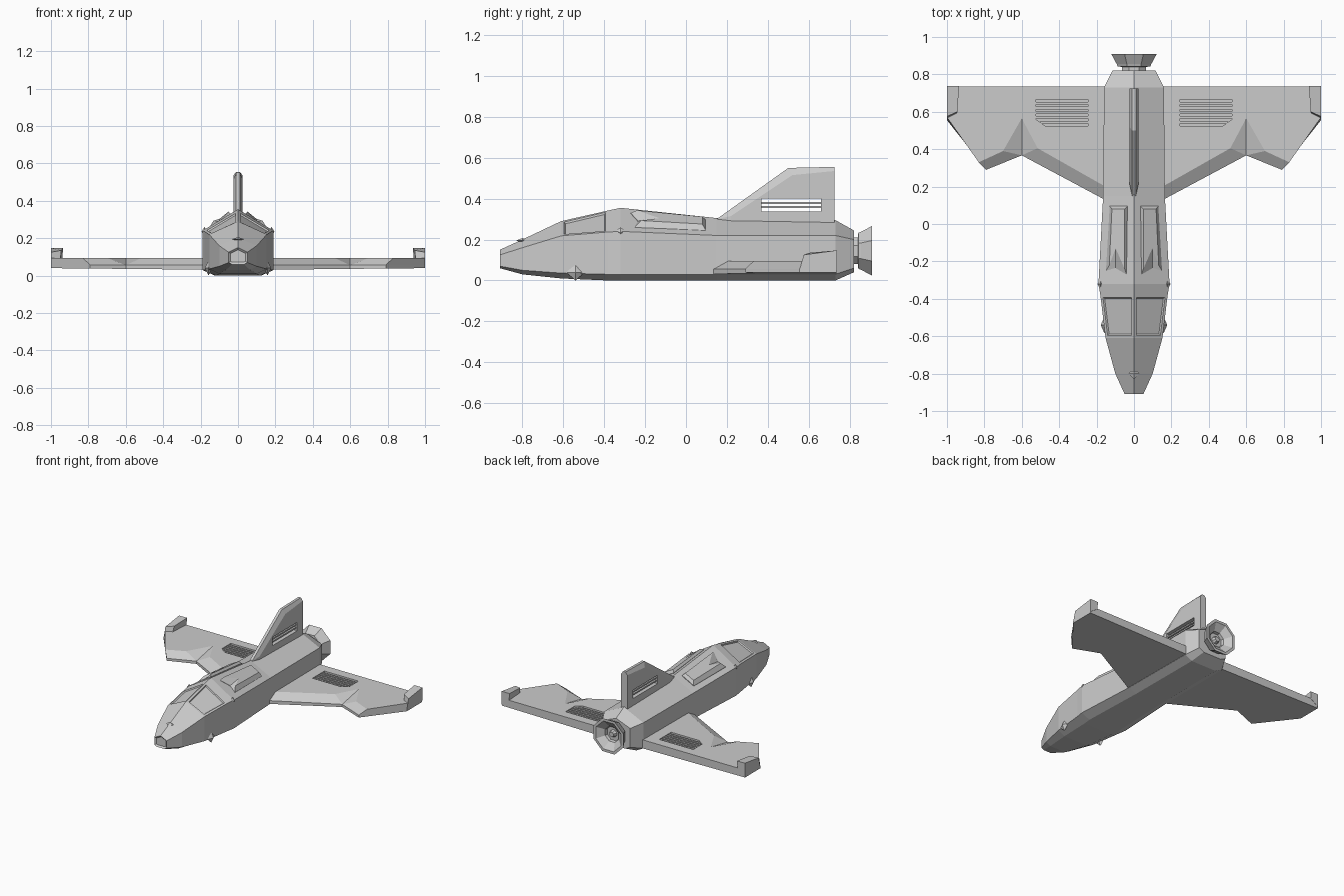
import bpy, bmesh, math
from mathutils import Matrix

if "Cube" in bpy.data.objects:
    bpy.data.objects.remove(bpy.data.objects["Cube"])


def finish(name, bm, mirror=False):
    bmesh.ops.recalc_face_normals(bm, faces=bm.faces[:])
    me = bpy.data.meshes.new(name)
    bm.to_mesh(me)
    bm.free()
    ob = bpy.data.objects.new(name, me)
    bpy.context.collection.objects.link(ob)
    if mirror:
        ob.modifiers.new("Mirror", 'MIRROR').use_mirror_merge = False
    return ob


def loft(rings):
    """Closed solid through rings of equal point count."""
    bm = bmesh.new()
    vs = [[bm.verts.new(p) for p in r] for r in rings]
    n = len(vs[0])
    for a, b in zip(vs, vs[1:]):
        for i in range(n):
            bm.faces.new((a[i], a[(i + 1) % n], b[(i + 1) % n], b[i]))
    bm.faces.new(vs[0])
    bm.faces.new(vs[-1])
    return bm


def box(bm, lo, hi):
    c = [(a + b) / 2 for a, b in zip(lo, hi)]
    s = [b - a for a, b in zip(lo, hi)]
    m = Matrix.Translation(c) @ Matrix.Diagonal((*s, 1))
    bmesh.ops.create_cube(bm, size=1, matrix=m)


def cut(ob, cutter):
    m = ob.modifiers.new("Cut", 'BOOLEAN')
    m.operation, m.solver, m.object = 'DIFFERENCE', 'EXACT', cutter
    cutter.hide_render = True
    cutter.display_type = 'WIRE'


# Fuselage: y, half width, ridge, shoulder, chine, keel
sections = [
    (-.91, .05, .15, .125, .07, .06),
    (-.80, .10, .20, .16, .05, .03),
    (-.61, .152, .29, .218, .036, .010),
    (-.38, .18, .342, .237, .03, 0),
    (-.32, .19, .355, .24, .03, 0),
    (.15, .165, .305, .22, .03, 0),
    (.73, .16, .295, .22, .03, 0),
    (.82, .115, .245, .20, .06, .04)]
bm = loft([[(0, y, r), (w, y, s), (w, y, c), (.65 * w, y, k),
            (-.65 * w, y, k), (-w, y, c), (-w, y, s)]
           for y, w, r, s, c, k in sections])
bmesh.ops.recalc_face_normals(bm, faces=bm.faces[:])
# recessed cockpit windows on the two roof faces
win = [f for f in bm.faces if -.55 < f.calc_center_median().y < -.45
       and f.calc_center_median().z > .25]
bmesh.ops.inset_individual(bm, faces=win, thickness=.02, depth=0)
bmesh.ops.inset_individual(bm, faces=win, thickness=.008, depth=-.008)
# nose opening
nose = [f for f in bm.faces if f.calc_center_median().y < -.905]
bmesh.ops.inset_individual(bm, faces=nose, thickness=.012, depth=-.01)
finish("fuselage", bm)

# Wing: outline with chamfered, notched leading edge
E = [(.1, .10), (.60, .367), (.79, .29), (1, .555), (1, .735), (.1, .735)]
T = [(.1, .17), (.515, .405), (.60, .565), (.70, .39), (.83, .33),
     (1, .57), (1, .735), (.1, .735)]
bm = bmesh.new()
b = [bm.verts.new((x, y, .03 + .01 * x)) for x, y in E]
e = [bm.verts.new((x, y, .056)) for x, y in E]
t = [bm.verts.new((x, y, .095)) for x, y in T]
bm.faces.new(b)
bm.faces.new(t)
for i in range(6):
    j = (i + 1) % 6
    bm.faces.new((b[i], b[j], e[j], e[i]))
for f in [(e[0], e[1], t[1], t[0]), (e[1], t[2], t[1]), (e[1], t[3], t[2]),
          (e[1], e[2], t[4], t[3]), (e[2], e[3], t[5], t[4]),
          (e[3], e[4], t[6], t[5]), (e[4], e[5], t[7], t[6]),
          (e[5], e[0], t[0], t[7])]:
    bm.faces.new(f)
wing = finish("wings", bm)

# Wing vents: pocket plus slats
P = [(.245, .525), (.475, .525), (.525, .56), (.525, .665), (.245, .665)]
cut(wing, finish("vent_cutter", loft([[(x, y, z) for x, y in P] for z in (.065, .15)])))
wing.modifiers.new("Mirror", 'MIRROR').use_mirror_merge = False
bm = bmesh.new()
for i in range(5):
    y = .545 + i * .025
    box(bm, (.24, y - .007, .06), (.50 if i == 0 else .528, y + .007, .09))
finish("vent_slats", bm, True)

# Winglets
finish("winglets", loft([
    [(.95, .59, .09), (1, .555, .05), (1, .737, .05), (.94, .737, .09)],
    [(.945, .60, .135), (1, .575, .125), (1, .737, .147), (.935, .737, .147)]]), True)

# Tail fin with thinned leading edge
outer = [(.15, .27), (.15, .30), (.50, .55), (.725, .555), (.725, .27)]
inner = [(.22, .27), (.22, .315), (.52, .515), (.725, .535), (.725, .27)]
layers = [(-.025, inner), (-.010, outer), (.010, outer), (.025, inner)]
fin = finish("tail_fin", loft([[(x, y, z) for y, z in o] for x, o in layers]))
bm = bmesh.new()
box(bm, (-.1, .37, .337), (.1, .66, .40))
cut(fin, finish("fin_slot_cutter", bm))
bm = bmesh.new()
for z in (.358, .379):
    box(bm, (-.016, .365, z - .005), (.016, .665, z + .005))
finish("fin_slats", bm)


# Dorsal pods following the roof slope
def roof(x, y, h):
    k = (y + .32) / .47
    ridge, sh, w = .355 - .05 * k, .24 - .02 * k, .19 - .025 * k
    return (x, y, ridge + (sh - ridge) * x / w + h)


base = [(.035, .095), (.13, .095), (.15, -.25), (.10, -.235), (.04, -.27)]
top = [(.05, .08), (.118, .08), (.132, -.22), (.098, -.13), (.05, -.24)]
finish("dorsal_pods", loft([[roof(x, y, -.02) for x, y in base],
                            [roof(x, y, .004) for x, y in base],
                            [roof(x, y, .026) for x, y in top]]), True)


# Engine: octagonal neck and hollow flared nozzle
def octagon(y, r):
    return [(r * math.cos(a), y, .145 + r * math.sin(a))
            for a in (math.pi / 8 + i * math.pi / 4 for i in range(8))]


nozzle = [(.80, .07), (.84, .07), (.842, .095), (.855, .10), (.91, .132),
          (.91, .112), (.87, .06), (.85, .055)]
finish("engine_nozzle", loft([octagon(y, r) for y, r in nozzle]))
finish("engine_core", loft([octagon(.845, .03), octagon(.875, .018)]))


# Small faceted studs on the hull
def stud(bm, x, y, z, sx, sy, sz):
    m = Matrix.Translation((x, y, z)) @ Matrix.Diagonal((sx, sy, sz, 1))
    bmesh.ops.create_uvsphere(bm, u_segments=4, v_segments=2, radius=1, matrix=m)


bm = bmesh.new()
stud(bm, .18, -.32, .235, .015, .03, .025)
stud(bm, .158, -.54, .04, .02, .045, .04)
finish("side_studs", bm, True)
bm = bmesh.new()
stud(bm, 0, -.80, .195, .03, .03, .012)
finish("nose_stud", bm)
